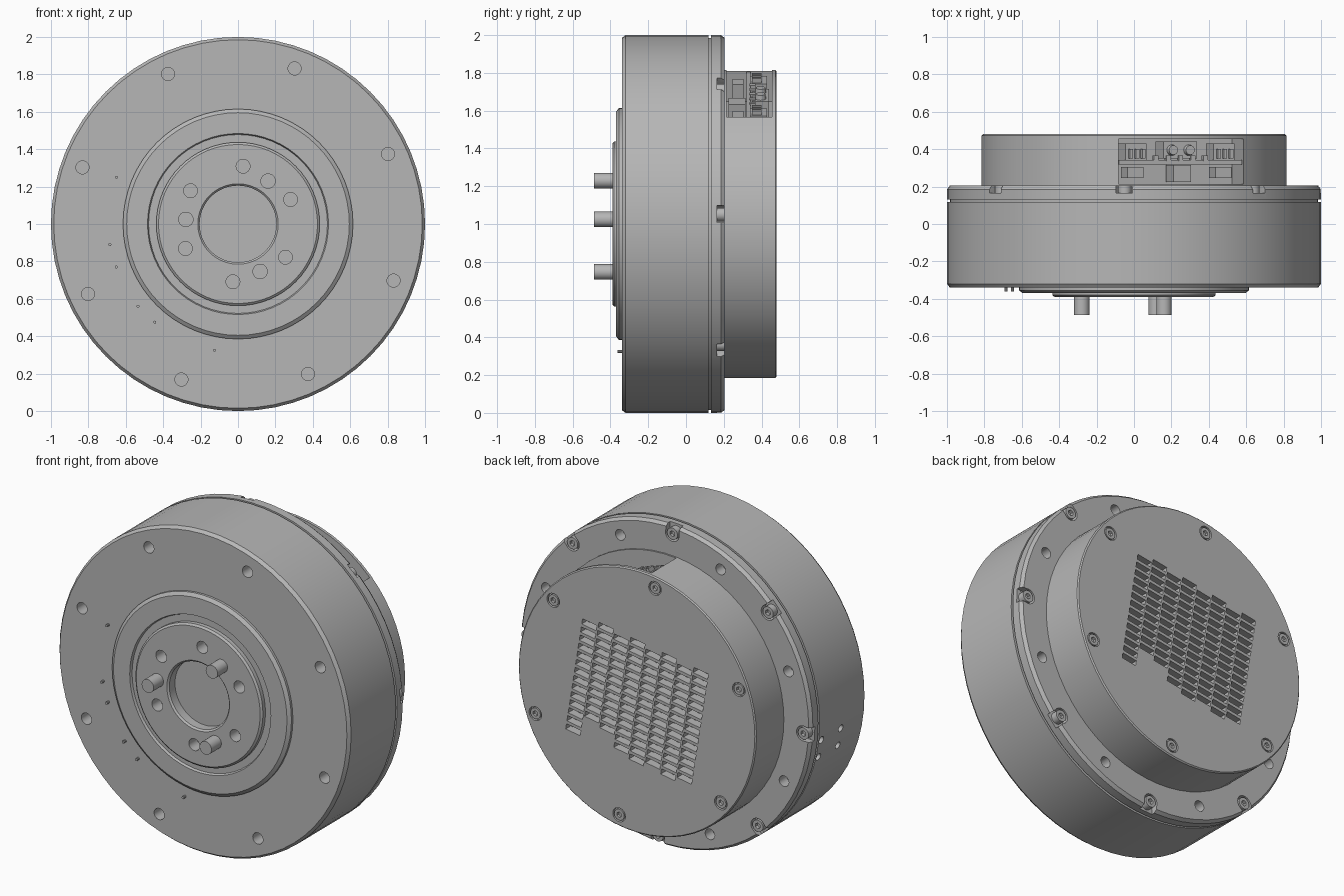
import bpy
import bmesh
from math import cos, sin, radians, pi
from mathutils import Matrix, Vector

if "Cube" in bpy.data.objects:
    bpy.data.objects.remove(bpy.data.objects["Cube"], do_unlink=True)

grey = bpy.data.materials.new("plain grey")
grey.use_nodes = True
colour = (0.47, 0.47, 0.47, 1)
grey.diffuse_color = colour
grey.node_tree.nodes["Principled BSDF"].inputs["Base Color"].default_value = colour


def polar(angle, r, y):
    """Point at an angle and radius around the drum axis."""
    a = radians(angle)
    return Vector((r * cos(a), y, 1 + r * sin(a)))


def ring(start, count):
    return [start + i * 360 / count for i in range(count)]


def add_rod(bm, centre, r, y0, y1, sides=24):
    """Cylinder parallel to the drum axis."""
    mid = Vector((centre.x, (y0 + y1) / 2, centre.z))
    bmesh.ops.create_cone(bm, cap_ends=True, segments=sides, radius1=r, radius2=r, depth=y1 - y0,
                          matrix=Matrix.Translation(mid) @ Matrix.Rotation(pi / 2, 4, 'X'))


def add_box(bm, centre, size, angle):
    """Box with its local x pointing outwards at the angle."""
    bmesh.ops.create_cube(bm, size=1, matrix=Matrix.Translation(centre)
                          @ Matrix.Rotation(-radians(angle), 4, 'Y')
                          @ Matrix.Diagonal((*size, 1)))


def finish(bm, name):
    bmesh.ops.recalc_face_normals(bm, faces=bm.faces)
    mesh = bpy.data.meshes.new(name)
    bm.to_mesh(mesh)
    bm.free()
    mesh.materials.append(grey)
    ob = bpy.data.objects.new(name, mesh)
    bpy.context.collection.objects.link(ob)
    return ob


def lathe(name, profile, sides=64):
    """Spin a (radius, y) profile around the drum axis."""
    bm = bmesh.new()
    verts = [bm.verts.new((r, y, 1)) for r, y in profile]
    edges = [bm.edges.new(pair) for pair in zip(verts, verts[1:])]
    bmesh.ops.spin(bm, geom=verts + edges, cent=(0, 0, 1), axis=(0, 1, 0),
                   angle=2 * pi, steps=sides)
    bmesh.ops.remove_doubles(bm, verts=bm.verts, dist=1e-4)
    return finish(bm, name)


def activate(ob):
    bpy.ops.object.select_all(action='DESELECT')
    ob.select_set(True)
    bpy.context.view_layer.objects.active = ob


def cut(ob, bm):
    """Subtract the cutter mesh and throw the cutter away."""
    cutter = finish(bm, "cutter")
    cutter.hide_render = True
    mod = ob.modifiers.new("cut", 'BOOLEAN')
    mod.operation, mod.solver, mod.object = 'DIFFERENCE', 'EXACT', cutter
    activate(ob)
    bpy.ops.object.modifier_apply(modifier=mod.name)
    bpy.data.objects.remove(cutter, do_unlink=True)


def smooth(ob):
    activate(ob)
    bpy.ops.object.shade_smooth_by_angle(angle=radians(30))


def socket_screws(name, angles, r, head, y0, y1):
    bm, hexes = bmesh.new(), bmesh.new()
    for a in angles:
        add_rod(bm, polar(a, r, 0), head, y0, y1)
        add_rod(hexes, polar(a, r, 0), head * 0.5, y1 - 0.02, y1 + 0.02, 6)
    ob = finish(bm, name)
    cut(ob, hexes)
    smooth(ob)


# Main drum with front holes and a few side holes
drum = lathe("main_drum", [(0, -.28), (.45, -.28), (.45, -.34), (.985, -.34), (1, -.32),
                           (1, .118), (0, .118)])
bm = bmesh.new()
for a in ring(25, 8):
    add_rod(bm, polar(a, .885, 0), .035, -.4, -.22)
for a in (187, 193.5):
    for y in (-.1, .09):
        bmesh.ops.create_cone(bm, cap_ends=True, segments=16, radius1=.022, radius2=.022, depth=.1,
                              matrix=Matrix.Translation(polar(a, 1, y))
                              @ Matrix.Rotation(-radians(a), 4, 'Y')
                              @ Matrix.Rotation(pi / 2, 4, 'Y'))
cut(drum, bm)
smooth(drum)

# Front plate ring and the raised hub inside it
smooth(lathe("front_plate", [(.43, -.3), (.43, -.355), (.478, -.355), (.484, -.37), (.595, -.37),
                             (.615, -.355), (.615, -.33), (.43, -.3)]))
hub = lathe("hub", [(0, -.325), (.205, -.325), (.205, -.38), (.215, -.39), (.425, -.39),
                    (.437, -.38), (.437, -.27), (0, -.27)])
bm = bmesh.new()
for a in ring(25, 6):
    add_rod(bm, polar(a, .31, 0), .037, -.45, -.31)
cut(hub, bm)
smooth(hub)

# Drive pins on the hub and tiny pins on the drum face
bm = bmesh.new()
for a in ring(55, 3):
    add_rod(bm, polar(a, .28, 0), .041, -.487, -.33)
smooth(finish(bm, "drive_pins"))
bm = bmesh.new()
for x, z in ((-.65, 1.25), (-.685, .89), (-.65, .77), (-.535, .56), (-.445, .475), (-.125, .325)):
    add_rod(bm, Vector((x, 0, z)), .008, -.362, -.33, 10)
smooth(finish(bm, "locating_pins"))

# Rear flange with holes and open screw notches at the rim
flange = lathe("rear_flange", [(0, .1), (.985, .1), (.985, .132), (1, .132), (1, .185),
                               (.985, .205), (0, .205)])
bm = bmesh.new()
for a in ring(25, 8):
    add_rod(bm, polar(a, .9, 0), .033, .135, .3)
cut(flange, bm)
for reach in (0, .05):
    bm = bmesh.new()
    for a in ring(3, 8):
        if reach:
            add_box(bm, polar(a, .95 + reach, .21), (.1, .09, .09), a)
        else:
            add_rod(bm, polar(a, .95, 0), .047, .164, .3)
    cut(flange, bm)
smooth(flange)
socket_screws("flange_screws", ring(3, 8), .95, .036, .15, .205)

# Rear housing: connector opening, screw recesses and vent slots
housing = lathe("rear_housing", [(0, .2), (.815, .2), (.815, .473), (.808, .48), (0, .48)])
open_angle = 70
bm = bmesh.new()
add_box(bm, polar(open_angle, .74, .335), (.36, .24, .71), open_angle)
for a in ring(39.5, 6):
    add_rod(bm, polar(a, .745, 0), .043, .462, .55)
cut(housing, bm)

bm = bmesh.new()
tilt = radians(9.2)
columns, rows, pitch_u, pitch_v = 8, 14, .11, .053
for c in range(columns):
    for r in range(rows):
        if c in (1, 2) and r >= rows - 2:
            continue
        u = (c - (columns - 1) / 2) * pitch_u
        v = ((rows - 1) / 2 - r + (c % 2) / 2 - .25) * pitch_v
        spot = Vector((-u * cos(tilt) - v * sin(tilt), .48, 1 - u * sin(tilt) + v * cos(tilt)))
        add_box(bm, spot, (.1, .1, .034), math_angle := 9.2)
cut(housing, bm)
smooth(housing)
socket_screws("housing_screws", ring(39.5, 6), .745, .034, .455, .479)

# Circuit board and connectors inside the opening
bm = bmesh.new()


def part(along, out, y, size):
    """Block placed sideways along the opening and outwards from the axis."""
    centre = polar(open_angle, out, y) + Vector((sin(radians(open_angle)), 0,
                                                 -cos(radians(open_angle)))) * along
    add_box(bm, centre, size, open_angle)


part(0, .63, .33, (.2, .022, .7))
for side in (-.25, .25):
    part(side, .66, .385, (.12, .09, .12))
    part(side, .66, .275, (.1, .06, .09))
    for step in (-.035, 0, .035):
        part(side + step, .73, .375, (.03, .05, .018))
part(0, .66, .395, (.13, .09, .19))
part(.02, .64, .27, (.12, .09, .1))
for i in range(5):
    part(-.14 + i * .07, .72, .352, (.03, .03, .025))
finish(bm, "circuit_board")

# Round sockets on the middle connector
bm = bmesh.new()
for side in (-.045, .045):
    bmesh.ops.create_cone(bm, cap_ends=True, segments=16, radius1=.03, radius2=.025, depth=.03,
                          matrix=Matrix.Translation(polar(open_angle, .735, .395)
                                                    + Vector((side, 0, -side * .36)))
                          @ Matrix.Rotation(-radians(open_angle), 4, 'Y')
                          @ Matrix.Rotation(pi / 2, 4, 'Y'))
smooth(finish(bm, "round_sockets"))
